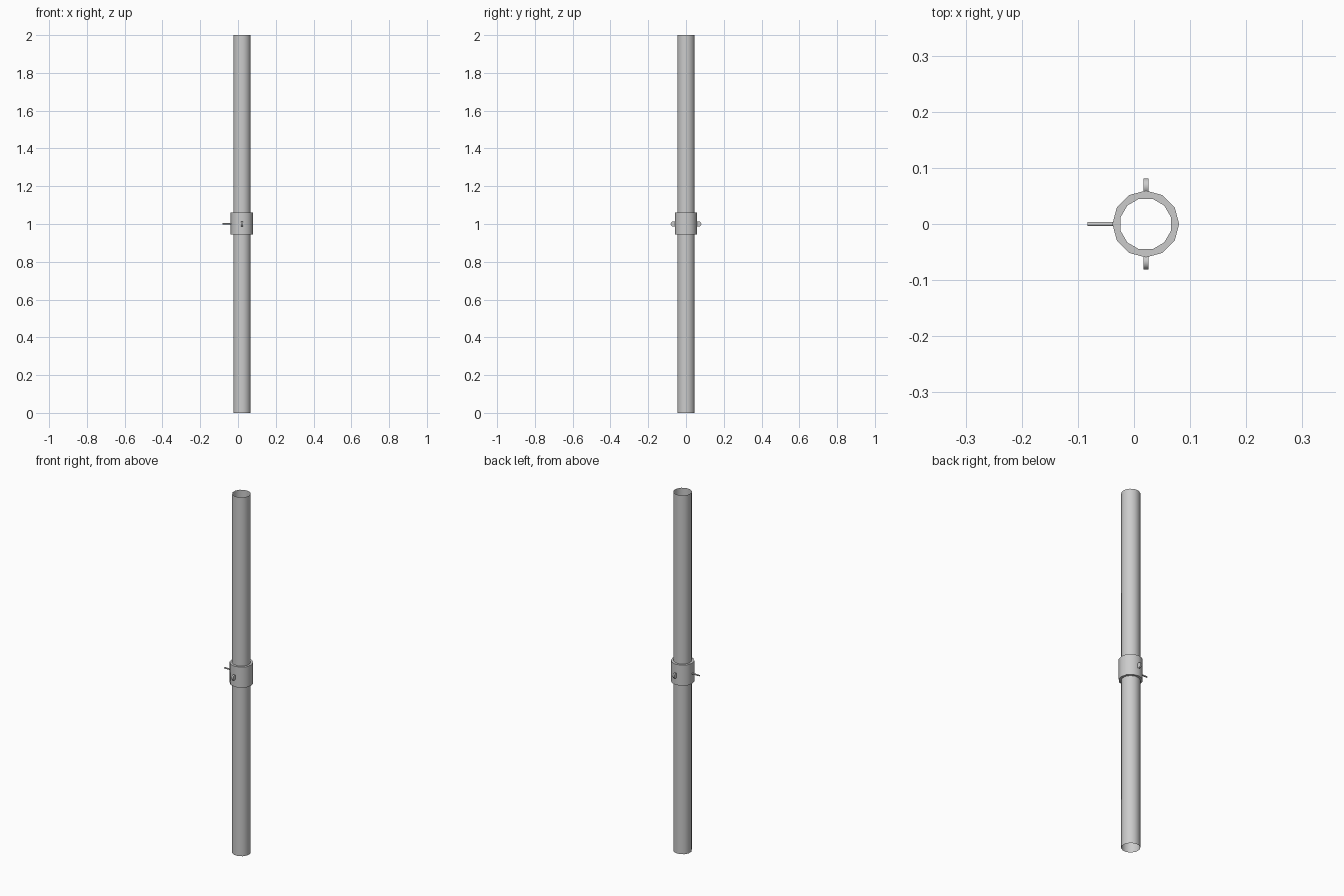
import bpy
import bmesh
import math
from mathutils import Matrix, Vector

cube = bpy.data.objects.get("Cube")
if cube:
    bpy.data.objects.remove(cube, do_unlink=True)

AXIS_X = 0.021   # pole axis, offset because the handle sticks out on one side
MID_Z = 1.0
SIDES = 12

grey = bpy.data.materials.new("grey_metal")
grey.use_nodes = True
colour = (0.6, 0.6, 0.6, 1)
grey.diffuse_color = colour
grey.node_tree.nodes["Principled BSDF"].inputs["Base Color"].default_value = colour


def finish(name, bm):
    """Turn a bmesh into a smooth-shaded object with sharp rims."""
    mesh = bpy.data.meshes.new(name)
    bm.to_mesh(mesh)
    bm.free()
    mesh.materials.append(grey)
    obj = bpy.data.objects.new(name, mesh)
    bpy.context.collection.objects.link(obj)
    bpy.ops.object.select_all(action="DESELECT")
    obj.select_set(True)
    bpy.context.view_layer.objects.active = obj
    bpy.ops.object.shade_smooth_by_angle(angle=math.radians(50))
    return obj


def ring(bm, radius, z, turn=0.0):
    """Add one loop of vertices around the pole axis."""
    angles = [turn + 2 * math.pi * i / SIDES for i in range(SIDES)]
    return [bm.verts.new((AXIS_X + radius * math.cos(a), radius * math.sin(a), z)) for a in angles]


def bridge(bm, lower, upper):
    for i in range(SIDES):
        j = (i + 1) % SIDES
        bm.faces.new((lower[i], lower[j], upper[j], upper[i]))


def rod(name, centre, radius, length, sides):
    """Closed cylinder lying along x."""
    bm = bmesh.new()
    place = Matrix.Translation(Vector(centre)) @ Matrix.Rotation(math.pi / 2, 4, "Y")
    bmesh.ops.create_cone(bm, cap_ends=True, segments=sides, radius1=radius,
                          radius2=radius, depth=length, matrix=place)
    return finish(name, bm)


# Open thin-walled pole
HALF_STEP = math.pi / SIDES
bm = bmesh.new()
bridge(bm, ring(bm, 0.047, 0, HALF_STEP), ring(bm, 0.047, 2, HALF_STEP))
finish("pole", bm)

# Collar: closed sleeve around the middle of the pole
bm = bmesh.new()
profile = [(0.0595, 0.945, 0), (0.0595, 1.06, 0),
           (0.0465, 1.06, HALF_STEP), (0.0465, 0.945, HALF_STEP)]
loops = [ring(bm, *p) for p in profile]
for i, loop in enumerate(loops):
    bridge(bm, loop, loops[(i + 1) % len(loops)])
bmesh.ops.recalc_face_normals(bm, faces=bm.faces)
finish("collar", bm)

# Round lugs on the front and back of the collar
for name, side in (("front_lug", -1), ("back_lug", 1)):
    rod(name, (AXIS_X, side * 0.067, MID_Z), 0.0145, 0.009, 12)

# Thin handle pin
rod("handle_pin", (-0.06, 0, MID_Z + 0.002), 0.004, 0.046, 8)
